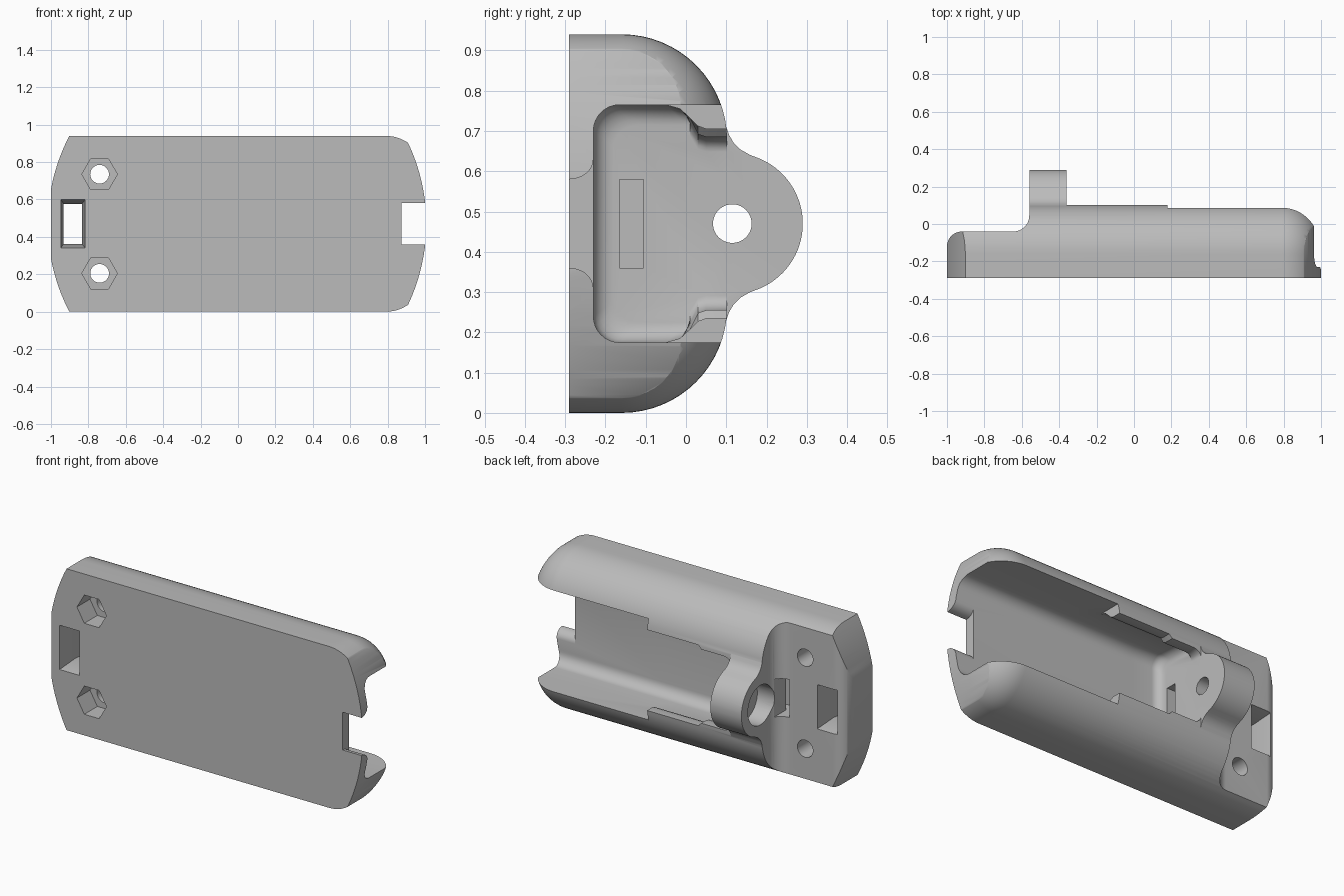
import bpy, bmesh
from math import sin, cos, sqrt, radians, pi

if "Cube" in bpy.data.objects:
    bpy.data.objects.remove(bpy.data.objects["Cube"])

MID = 0.47  # height of the symmetry plane

grey = bpy.data.materials.new("plain_grey")
grey.use_nodes = True
grey.diffuse_color = (0.5, 0.5, 0.5, 1)
grey.node_tree.nodes["Principled BSDF"].inputs["Base Color"].default_value = (0.5, 0.5, 0.5, 1)


def loft(name, rings):
    """Closed solid skinned through rings of equal point count."""
    bm = bmesh.new()
    loops = [[bm.verts.new(p) for p in ring] for ring in rings]
    n = len(loops[0])
    for a, b in zip(loops, loops[1:]):
        for i in range(n):
            j = (i + 1) % n
            bm.faces.new((a[i], a[j], b[j], b[i]))
    bm.faces.new(loops[0])
    bm.faces.new(loops[-1][::-1])
    bmesh.ops.recalc_face_normals(bm, faces=bm.faces)
    mesh = bpy.data.meshes.new(name)
    bm.to_mesh(mesh)
    bm.free()
    mesh.materials.append(grey)
    obj = bpy.data.objects.new(name, mesh)
    bpy.context.collection.objects.link(obj)
    return obj


def along_x(half, x):
    """Mirror a half profile of (y, z offset) about the middle and place it at x."""
    full = half + [(y, -z) for y, z in reversed(half)]
    return [(x, y, MID + z) for y, z in full]


def along_y(points, y):
    return [(x, y, z) for x, z in points]


def along_z(points, z):
    return [(x, y, z) for x, y in points]


def arc(cx, cy, r, start, end, n=12):
    angles = [radians(start + (end - start) * i / n) for i in range(n + 1)]
    return [(cx + r * cos(a), cy + r * sin(a)) for a in angles]


def disc(cx, cy, r, n):
    return arc(cx, cy, r, 0, 360, n)[:-1]


def rect(x0, x1, half):
    return [(x0, MID - half), (x1, MID - half), (x1, MID + half), (x0, MID + half)]


def combine(target, tool, operation="DIFFERENCE"):
    mod = target.modifiers.new(operation, "BOOLEAN")
    mod.operation = operation
    mod.solver = "EXACT"
    mod.object = tool
    bpy.context.view_layer.objects.active = target
    bpy.ops.object.modifier_apply(modifier=mod.name)
    bpy.data.objects.remove(tool)


# Outer shell with a flat front, round shoulders and a rounded +x end
def shell_profile(inset):
    side = [(-0.29, 0.47 - inset)]
    return side + arc(-0.16, 0.208, 0.262 - inset, 90, 0, 16)


ROUND = 0.21
rings = [along_x(shell_profile(0), -1.02)]
for i in range(17):
    dx = ROUND * sin(pi / 2 * i / 16)
    rings.append(along_x(shell_profile(ROUND - sqrt(max(0, ROUND**2 - dx**2))), 0.79 + dx))
body = loft("tray_body", rings)

# Raised round tab blended into the end wall
tab = [(-0.1, 0.28), (0.08, 0.28), (0.1, 0.24), (0.107, 0.22), (0.118, 0.201),
       (0.135, 0.184), (0.158, 0.171)] + arc(0.115, 0, 0.175, 66, 4, 14)
combine(body, loft("wall_tab", [along_x(tab, -0.56), along_x(tab, -0.36)]), "UNION")

# Curved outline of both ends
outline = arc(0, MID, 1.007, -30, 30, 24)
outline += arc(0, MID, 1.017, 151, 169.5, 10) + arc(0, MID, 1.017, 190.5, 209, 10)
combine(body, loft("end_outline", [along_y(outline, -0.5), along_y(outline, 0.5)]), "INTERSECT")

# Lowered mounting flange with a rounded outer edge and filleted wall
step = [(-1.1, -0.12)] + arc(-0.92, -0.12, 0.08, 180, 90)
step += arc(-0.645, 0.045, 0.085, -90, 0) + [(-0.56, 0.5), (-1.1, 0.5)]
combine(body, loft("flange_cutter", [along_z(step, -0.1), along_z(step, 1.1)]))


# Main cavity under overhanging lips
def cavity_profile(lip, inset=0):
    side = arc(-0.165, 0.23, 0.065, 180, 90, 8)
    side += [(-0.05, 0.295), (-0.015, 0.285), (0.01, 0.262), (0.03, lip + 0.007),
             (0.05, lip), (0.4, lip)]
    return [(y + inset if y < 0 else y, z * (1 - inset / 0.295)) for y, z in side]


rings = []
for i in range(7):
    a = pi / 2 * i / 6
    rings.append(along_x(cavity_profile(0.215, 0.05 * (1 - sin(a))), -0.36 + 0.05 * (1 - cos(a))))
rings += [along_x(cavity_profile(0.215), -0.17), along_x(cavity_profile(0.235), -0.15),
          along_x(cavity_profile(0.235), 0.3)]
combine(body, loft("cavity_cutter", rings))

# Wider open section toward the +x end
wide = arc(-0.165, 0.23, 0.065, 180, 90, 8) + [(0.4, 0.295)]
combine(body, loft("opening_cutter", [along_x(wide, 0.18), along_x(wide, 1.1)]))

# Notch with rounded edges in the floor
notch = [(-0.35, 0.11)]
notch += [(-0.29 + 0.06 * sin(pi / 16 * i), 0.16 - 0.05 * cos(pi / 16 * i)) for i in range(9)]
notch += [(-0.1, 0.16)]
combine(body, loft("notch_cutter", [along_x(notch, 0.875), along_x(notch, 1.1)]))

# Strap window, narrowest at its waist
big, small = rect(-0.947, -0.818, 0.129), rect(-0.932, -0.834, 0.107)
combine(body, loft("window_cutter", [along_y(big, -0.3), along_y(big, -0.29),
                                     along_y(small, -0.165), along_y(big, -0.04),
                                     along_y(big, 0.1)]))

# Bolt holes with hexagonal nut pockets
for side in (-1, 1):
    z = MID + side * 0.265
    for name, r, n, y1 in (("bolt", 0.05, 32, 0.1), ("nut", 0.095, 6, -0.17)):
        shape = disc(-0.74, z, r, n)
        combine(body, loft(name + "_cutter", [along_y(shape, -0.4), along_y(shape, y1)]))

# Cable slot rising from the cavity to the flange
for x1, y1 in ((-0.57, 0.1), (-0.3, -0.105)):
    slot = rect(-0.64, x1, 0.11)
    combine(body, loft("slot_cutter", [along_y(slot, -0.165), along_y(slot, y1)]))

# Hole through the tab with a counterbore on the flange side
for r, x0, x1 in ((0.048, -0.7, -0.2), (0.115, -0.7, -0.46)):
    ring = disc(0.115, MID, r, 40)
    combine(body, loft("tab_hole_cutter", [[(x, y, z) for y, z in ring] for x in (x0, x1)]))

# Smooth the curved faces and keep the edges sharp
bpy.ops.object.select_all(action="DESELECT")
body.select_set(True)
bpy.context.view_layer.objects.active = body
bpy.ops.object.shade_smooth_by_angle(angle=radians(30))
